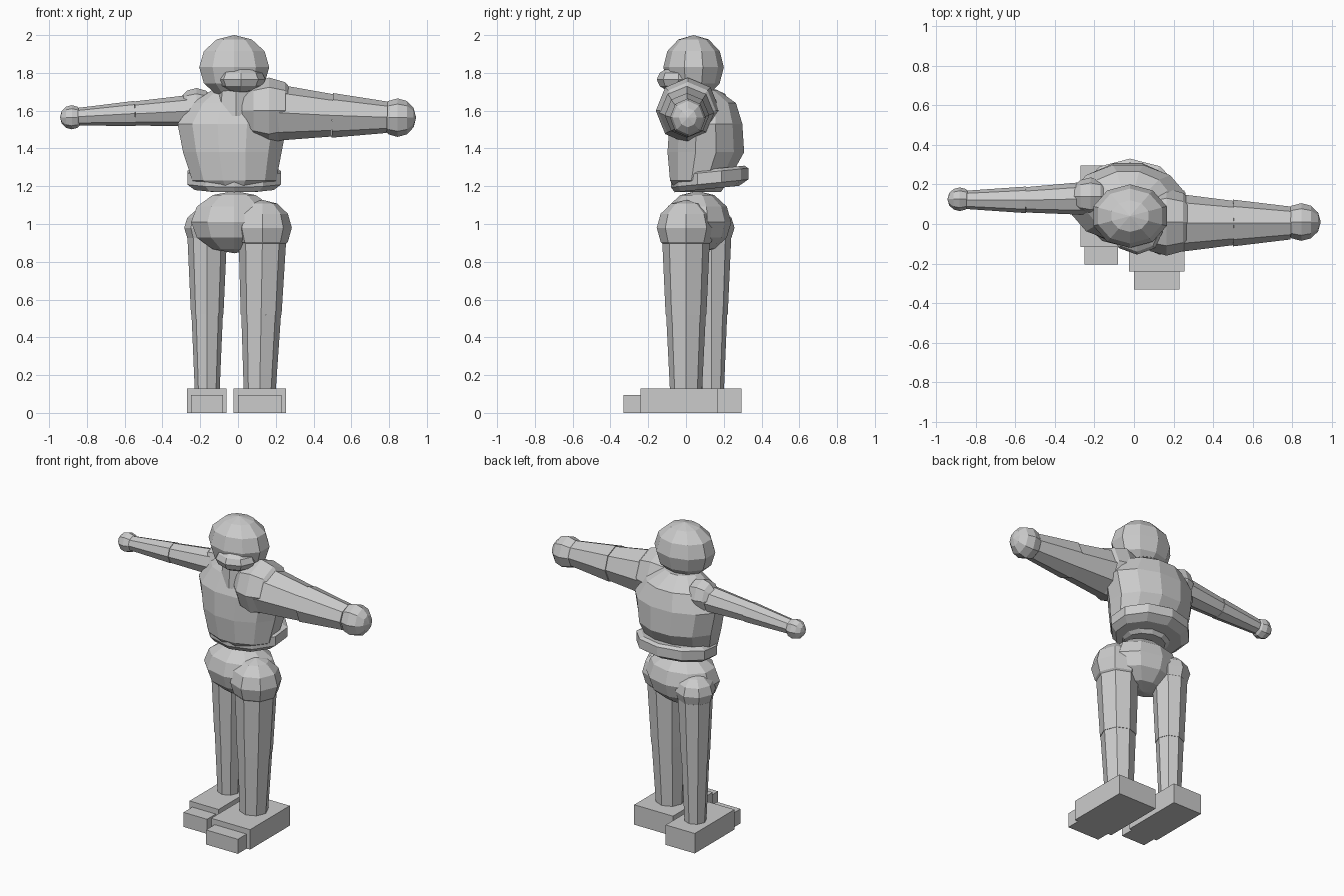
import bpy, bmesh, math
from mathutils import Vector, Matrix

if "Cube" in bpy.data.objects:
    bpy.data.objects.remove(bpy.data.objects["Cube"])


def finish(bm, name):
    bmesh.ops.recalc_face_normals(bm, faces=bm.faces)
    me = bpy.data.meshes.new(name)
    bm.to_mesh(me)
    bm.free()
    ob = bpy.data.objects.new(name, me)
    bpy.context.collection.objects.link(ob)
    return ob


def ball(name, loc, radii, seg=8, rings=6, along_x=False):
    bm = bmesh.new()
    bmesh.ops.create_uvsphere(bm, u_segments=seg, v_segments=rings, radius=1)
    if along_x:
        bm.transform(Matrix.Rotation(math.pi / 2, 4, 'Y'))
    bm.transform(Matrix.Translation(loc) @ Matrix.Diagonal((*radii, 1)))
    return finish(bm, name)


def limb(name, a, b, ra, rb, seg=8):
    a, b = Vector(a), Vector(b)
    bm = bmesh.new()
    bmesh.ops.create_cone(bm, cap_ends=True, segments=seg, radius1=ra, radius2=rb, depth=(b - a).length)
    rot = Vector((0, 0, 1)).rotation_difference(b - a).to_matrix().to_4x4()
    bm.transform(Matrix.Translation((a + b) / 2) @ rot)
    return finish(bm, name)


def box(name, x0, x1, y0, y1, z0, z1):
    bm = bmesh.new()
    bmesh.ops.create_cube(bm, size=1)
    bm.transform(Matrix.Translation(((x0 + x1) / 2, (y0 + y1) / 2, (z0 + z1) / 2))
                 @ Matrix.Diagonal((x1 - x0, y1 - y0, z1 - z0, 1)))
    return finish(bm, name)


def lathe(name, rings, seg=10, tilt=0):
    # each ring: centre x, centre y, z, radius x, radius y
    bm = bmesh.new()
    loops = []
    for cx, cy, z, rx, ry in rings:
        loop = []
        for i in range(seg):
            t = 2 * math.pi * (i + 0.5) / seg
            y = ry * math.sin(t)
            loop.append(bm.verts.new((cx + rx * math.cos(t), cy + y, z + tilt * y)))
        loops.append(loop)
    for lo, hi in zip(loops, loops[1:]):
        for i in range(seg):
            j = (i + 1) % seg
            bm.faces.new((lo[i], lo[j], hi[j], hi[i]))
    bm.faces.new(loops[0])
    bm.faces.new(loops[-1])
    return finish(bm, name)


# Head, jaw and neck
ball("head", (-0.02, 0.04, 1.83), (0.195, 0.16, 0.17), 10, 6)
ball("jaw", (0.015, -0.04, 1.765), (0.13, 0.115, 0.07), 8, 6)
limb("neck", (-0.01, 0.04, 1.58), (-0.01, 0.03, 1.74), 0.12, 0.1)

# Torso, widest under the arms, and the tilted waist belt
lathe("torso", [(-0.02, 0.07, 1.17, 0.13, 0.12),
                (-0.02, 0.07, 1.23, 0.23, 0.16),
                (-0.03, 0.105, 1.38, 0.27, 0.21),
                (-0.03, 0.105, 1.53, 0.3, 0.2),
                (-0.03, 0.11, 1.64, 0.22, 0.16),
                (-0.03, 0.08, 1.71, 0.11, 0.09)], 12)
lathe("waist_belt", [(-0.02, 0.11, 1.185, 0.22, 0.17),
                     (-0.02, 0.125, 1.215, 0.26, 0.205),
                     (-0.02, 0.125, 1.275, 0.26, 0.205),
                     (-0.02, 0.12, 1.29, 0.23, 0.19)], 10, 0.1)

# Pelvis
ball("pelvis", (-0.02, 0.06, 1.01), (0.24, 0.18, 0.165), 10, 6)

# Legs and feet: ball at the hip, tapered thigh and shin, boxy foot
legs = [("right", 0.13, 0.115, 0.0, 0.155, 0.168, (0.125, 0.105, 0.085), 0.035),
        ("left", -0.163, -0.163, 0.135, 0.122, 0.126, (0.103, 0.083, 0.066), 0.0)]
for side, xt, xb, y, rx, rz, (r0, r1, r2), dummy in legs:
    ball(side + "_hip", (xt, y, 0.98), (rx, rx, rz - 0.02))
    mid = (xt + xb) / 2
    limb(side + "_shin", (xb, y, 0.12), (mid, y, 0.52), r2, r1)
    limb(side + "_thigh", (mid, y, 0.52), (xt, y, 0.96), r1 + 0.003, r0 + 0.003)

box("right_foot", -0.025, 0.255, -0.24, 0.17, 0, 0.13)
box("right_toe", 0.0, 0.23, -0.33, -0.24, 0, 0.095)
box("left_foot", -0.27, -0.06, -0.115, 0.295, 0, 0.13)
box("left_toe", -0.25, -0.08, -0.205, -0.115, 0, 0.095)

# Big right arm
ball("right_shoulder", (0.165, 0.01, 1.6), (0.165, 0.17, 0.175), along_x=True)
limb("right_upper_arm", (0.2, 0.005, 1.59), (0.5, 0.005, 1.575), 0.15, 0.112)
limb("right_forearm", (0.5, 0.005, 1.575), (0.79, 0.005, 1.565), 0.118, 0.083)
ball("right_hand", (0.845, 0.01, 1.563), (0.098, 0.095, 0.102), along_x=True)

# Small left arm
ball("left_shoulder", (-0.22, 0.14, 1.615), (0.1, 0.095, 0.105), along_x=True)
limb("left_upper_arm", (-0.22, 0.13, 1.602), (-0.545, 0.122, 1.585), 0.085, 0.064)
limb("left_forearm", (-0.545, 0.122, 1.585), (-0.85, 0.122, 1.568), 0.067, 0.046)
ball("left_hand", (-0.88, 0.125, 1.565), (0.062, 0.06, 0.064), along_x=True)
